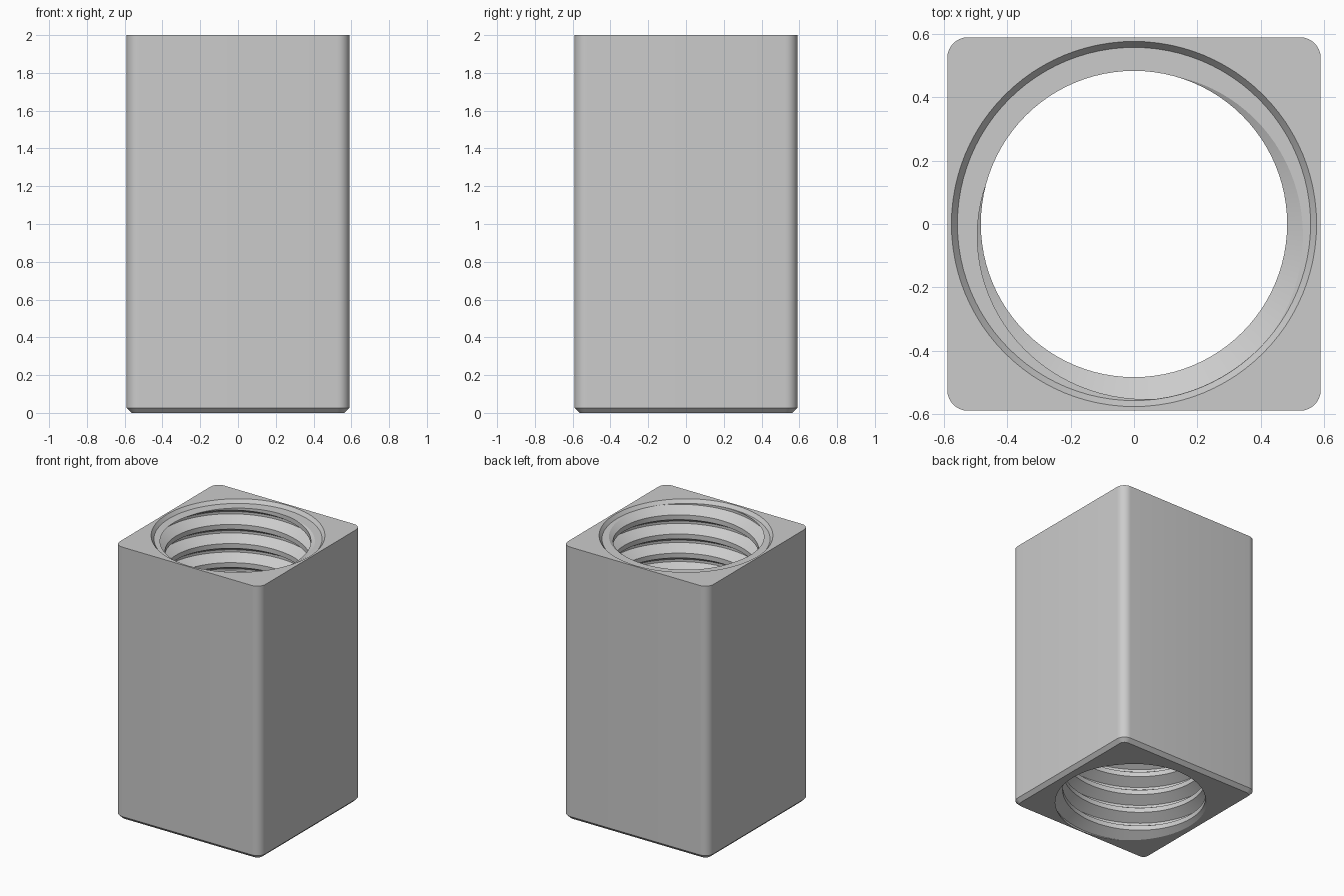
import bpy, bmesh
from math import cos, sin, tau, radians

if "Cube" in bpy.data.objects:
    bpy.data.objects.remove(bpy.data.objects["Cube"], do_unlink=True)

HALF, HEIGHT = 0.59, 2.0
MINOR, MAJOR, PITCH = 0.484, 0.557, 0.14
SHOULDER = HEIGHT - 0.025
STEPS = 96

grey = bpy.data.materials.new("plain_grey")
grey.use_nodes = True
grey.diffuse_color = (0.6, 0.6, 0.6, 1)
grey.node_tree.nodes["Principled BSDF"].inputs["Base Color"].default_value = (0.6, 0.6, 0.6, 1)


def add_object(name, bm):
    bmesh.ops.recalc_face_normals(bm, faces=bm.faces)
    mesh = bpy.data.meshes.new(name)
    bm.to_mesh(mesh)
    bm.free()
    mesh.materials.append(grey)
    obj = bpy.data.objects.new(name, mesh)
    bpy.context.collection.objects.link(obj)
    return obj


def make_block():
    # square bar with rounded upright edges and a chamfered bottom rim
    bm = bmesh.new()
    bmesh.ops.create_cube(bm, size=1)
    for v in bm.verts:
        v.co = (v.co.x * 2 * HALF, v.co.y * 2 * HALF, (v.co.z + 0.5) * HEIGHT)
    upright = [e for e in bm.edges if abs(e.verts[0].co.z - e.verts[1].co.z) > 1]
    bmesh.ops.bevel(bm, geom=upright, offset=0.065, segments=8, profile=0.5, affect='EDGES')
    rim = [e for e in bm.edges if all(v.co.z < 0.001 for v in e.verts)]
    bmesh.ops.bevel(bm, geom=rim, offset=0.026, segments=1, affect='EDGES')
    return add_object("threaded_block", bm)


def make_thread_cutter():
    # one pitch of the groove, measured down from its upper edge, swept as a helix
    profile = [(MINOR, -1), (MINOR, -0.75), (MAJOR, -0.4375), (MAJOR, -0.3125)]
    bm = bmesh.new()
    turns = 17
    start = SHOULDER - 15 * PITCH
    rows = []
    for i in range(turns * STEPS + 1):
        a = radians(165) + tau * i / STEPS
        rise = start + PITCH * i / STEPS
        rows.append([bm.verts.new((r * cos(a), r * sin(a), rise + z * PITCH)) for r, z in profile])
    # each turn joins the first profile point of the turn above it
    last = len(rows) - 1
    for i in range(last - STEPS + 1):
        rows[i].append(rows[i + STEPS][0])
    for i in range(last - STEPS):
        for j in range(4):
            bm.faces.new((rows[i][j], rows[i + 1][j], rows[i + 1][j + 1], rows[i][j + 1]))
    bmesh.ops.delete(bm, geom=[v for v in bm.verts if not v.link_faces], context='VERTS')
    # close both ends with fans to the axis
    open_edges = [e for e in bm.edges if e.is_boundary]
    middle = SHOULDER / 2
    for low in (True, False):
        edges = [e for e in open_edges if (e.verts[0].co.z < middle) == low]
        heights = [v.co.z for e in edges for v in e.verts]
        hub = bm.verts.new((0, 0, sum(heights) / len(heights)))
        for e in edges:
            bm.faces.new((e.verts[0], e.verts[1], hub))
    return add_object("thread_cutter", bm)


def make_countersink_cutter():
    # shallow cone that leaves a flat shoulder above the thread
    bm = bmesh.new()
    low, high = MAJOR + 0.001, 0.577
    depth = HEIGHT - SHOULDER
    bmesh.ops.create_cone(bm, cap_ends=True, segments=STEPS, radius1=low,
                          radius2=low + 12 * (high - low), depth=12 * depth)
    bmesh.ops.translate(bm, verts=bm.verts, vec=(0, 0, SHOULDER + 6 * depth))
    return add_object("countersink_cutter", bm)


block = make_block()
bpy.context.view_layer.objects.active = block
for cutter in (make_thread_cutter(), make_countersink_cutter()):
    cutter.hide_render = True
    cut = block.modifiers.new(cutter.name, 'BOOLEAN')
    cut.operation = 'DIFFERENCE'
    cut.solver = 'EXACT'
    cut.object = cutter
    bpy.ops.object.modifier_apply(modifier=cut.name)
    bpy.data.objects.remove(cutter, do_unlink=True)

bpy.ops.object.select_all(action='DESELECT')
block.select_set(True)
bpy.ops.object.shade_smooth_by_angle(angle=radians(25))
